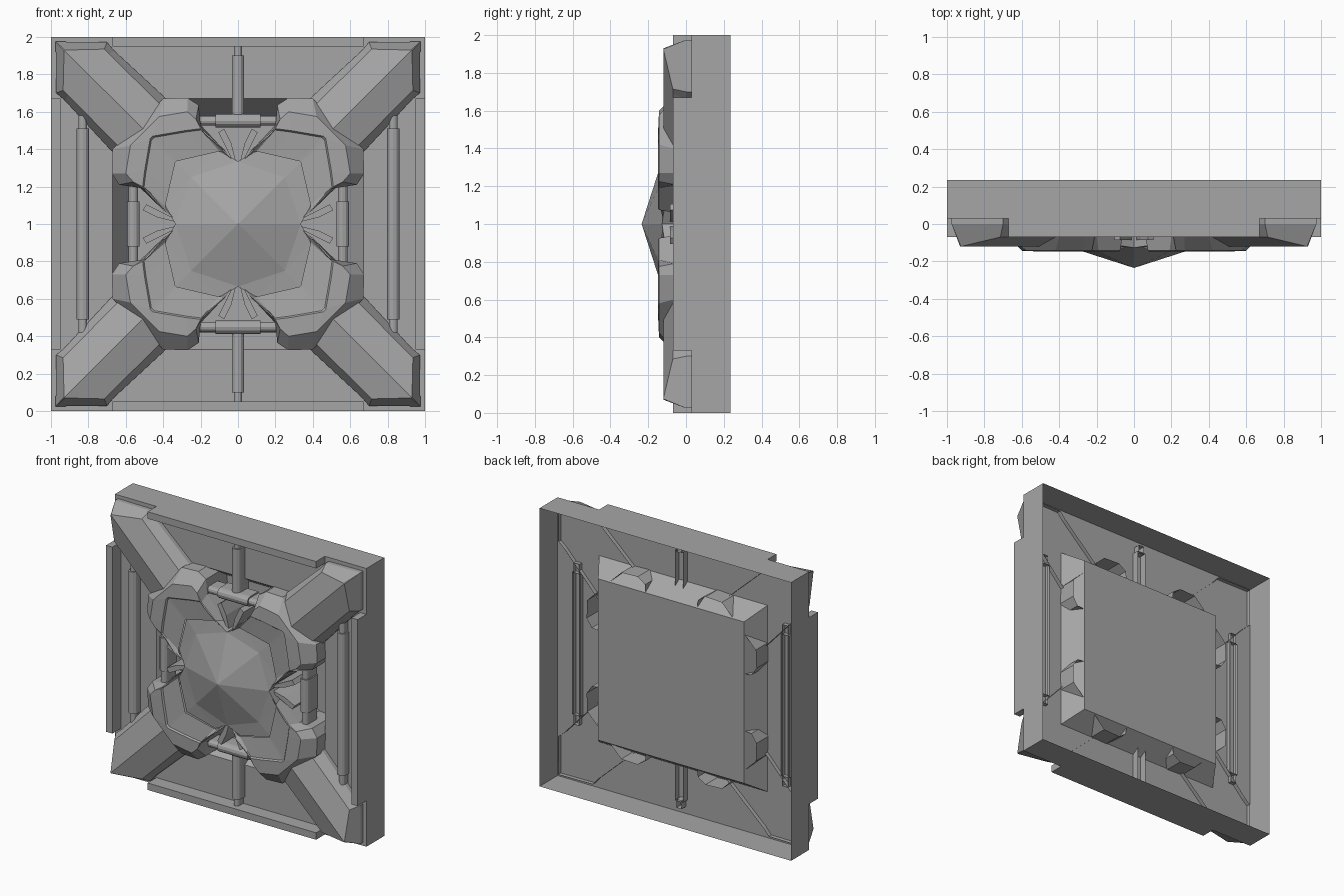
import bpy, math
from mathutils import Vector

cube = bpy.data.objects.get("Cube")
if cube:
    bpy.data.objects.remove(cube, do_unlink=True)

grey = bpy.data.materials.new("plain grey")
grey.use_nodes = True
color = (0.38, 0.38, 0.38, 1)
grey.diffuse_color = color
grey.node_tree.nodes["Principled BSDF"].inputs["Base Color"].default_value = color


def add_part(name, verts, faces, mirror=""):
    """Points are (x, height above centre, y); mirroring is about the panel centre."""
    mesh = bpy.data.meshes.new(name)
    mesh.from_pydata([(u, y, w) for u, w, y in verts], [], faces)
    mesh.materials.append(grey)
    ob = bpy.data.objects.new(name, mesh)
    bpy.context.collection.objects.link(ob)
    ob.location.z = 1
    if mirror:
        mod = ob.modifiers.new("Mirror", 'MIRROR')
        mod.use_axis = ("x" in mirror, False, "z" in mirror)
        mod.merge_threshold = 0.0005
    bpy.context.view_layer.objects.active = ob
    ob.select_set(True)
    bpy.ops.object.mode_set(mode='EDIT')
    bpy.ops.mesh.select_all(action='SELECT')
    bpy.ops.mesh.normals_make_consistent(inside=False)
    bpy.ops.object.mode_set(mode='OBJECT')
    ob.select_set(False)
    return ob


def loft(rows, closed):
    """Join rows of equal length with quads."""
    n = len(rows[0])
    verts = [p for row in rows for p in row]
    faces = []
    for r in range(len(rows) - 1):
        for i in range(n if closed else n - 1):
            j = (i + 1) % n
            faces.append((r * n + i, r * n + j, (r + 1) * n + j, (r + 1) * n + i))
    return verts, faces


def swap(points):
    """Reflect points across the diagonal."""
    return [(w, u, y) for u, w, y in points]


def across(half):
    """Complete a row whose last point lies next to the diagonal."""
    return half + swap(half)[::-1]


def box(name, u0, u1, w0, w1, y0, y1, mirror):
    rows = [[(u0, w0, y), (u1, w0, y), (u1, w1, y), (u0, w1, y)] for y in (y0, y1)]
    verts, faces = loft(rows, True)
    add_part(name, verts, faces + [(0, 1, 2, 3), (4, 5, 6, 7)], mirror)


# Hollow panel, open behind, with a tapered central recess
def square(s, y):
    return [(-s, -s, y), (s, -s, y), (s, s, y), (-s, s, y)]

verts, faces = loft([square(1, .235), square(1, .03), square(.67, .03), square(.58, .17)], True)
add_part("panel_shell", verts, faces + [(12, 13, 14, 15)])

# Raised strips on the four edges
box("edge_strip_side", .95, 1, -.67, .67, -.07, .03, "x")
box("edge_strip_end", -.67, .67, .95, 1, -.07, .03, "z")

# Diagonal arms with a ridged roof
foot = [(.33, .62), (.66, .925), (.70, .972), (.975, .975)]
eave = [(.33, .555, -.07), (.69, .91, -.07), (.715, .935, -.07), (.925, .93, -.12)]
rows = [[(u, w, .06) for u, w in foot],
        [(u, w, -.05 if i < 3 else .03) for i, (u, w) in enumerate(foot)], eave]
rows[1] = [(u, w, 0) for u, w in foot]
verts, faces = loft([across(r) for r in rows], False)
ridge = len(verts)
verts += [(.925, .925, -.12), (.45, .45, -.12)]
first = ridge - 8
faces += [(first, first + 1, first + 2, first + 3, ridge, ridge + 1),
          (first + 7, first + 6, first + 5, first + 4, ridge, ridge + 1),
          (first + 3, first + 4, ridge)]
add_part("corner_arm", verts, faces, "xz")

# Collar lobes around the dome: wall, bevel, sloped ring, shallow step, inner plate
wall = [(.06, .38), (.2, .53), (.21, .635), (.27, .675), (.40, .67)]
crest = [(.075, .40), (.19, .505), (.225, .56), (.27, .60), (.42, .575)]
ring = [(.08, .40), (.17, .475), (.20, .51), (.28, .50), (.455, .47)]
inner = [(.03, .345), (.085, .385), (.10, .388), (.18, .37), (.33, .335)]


def level(points, y):
    return across([(u, w, y) for u, w in points])

low_ring = [(u * .985, w * .985) for u, w in ring]
verts, faces = loft([level(wall, .165), level(wall, -.065), level(crest, -.143),
                     level(ring, -.147), level(low_ring, -.136), level(inner, -.122)], False)
add_part("collar_lobe", verts, faces, "xz")

# Faceted central dome with a skirt
half = [(0, 0, -.235), (0, .335, -.127), (.25, .25, -.12), (.10, .39, -.112),
        (.335, .335, -.105), (0, .335, .165), (.10, .39, .165)]
tris = [(0, 1, 2), (1, 3, 2), (2, 3, 4), (1, 5, 6, 3)]
n = len(half)
add_part("dome", half + swap(half), tris + [tuple(i + n for i in f) for f in tris], "xz")

# Short ribs inside the four notches
rib = [[(.01, .33, y), (.035, .35, y), (.105, .49, y), (.075, .51, y), (.035, .43, y)]
       for y in (.165, -.085)]
verts, faces = loft(rib, True)
cap = [(5, 6, 7, 8, 9)]
add_part("notch_rib_end", verts, faces + cap, "xz")
add_part("notch_rib_side", swap(verts), faces + cap, "xz")


# Pipes: rounded front, straight legs reaching back
def pipe(name, along, centre, start, end, radius, y, back, mirror):
    prof = [(-radius, back)]
    prof += [(-radius * math.cos(math.pi * k / 6), y - radius * math.sin(math.pi * k / 6))
             for k in range(7)]
    prof += [(radius, back)]
    rows = [[(centre + a, t, d) for a, d in prof] for t in (start, end)]
    if along == "x":
        rows = [swap(r) for r in rows]
    verts, faces = loft(rows, False)
    m = len(prof)
    faces += [tuple(range(m)), tuple(range(m, 2 * m))]
    add_part(name, verts, faces, mirror)

pipe("long_side_pipe", "z", .83, -.51, .51, .033, 0, .06, "x")
pipe("long_side_pipe_core", "z", .83, -.58, .58, .022, 0, .06, "x")
pipe("stem_pipe", "z", 0, .56, .90, .033, -.01, .08, "z")
pipe("stem_pipe_core", "z", 0, .89, .95, .021, -.01, .08, "z")
pipe("cross_pipe", "x", .552, -.12, .12, .036, -.03, .06, "z")
pipe("cross_pipe_core", "x", .552, -.205, .205, .025, -.03, .06, "z")
pipe("short_side_pipe", "z", .56, -.12, .12, .034, -.03, .06, "x")
pipe("short_side_pipe_core", "z", .56, -.21, .21, .025, -.03, .06, "x")
